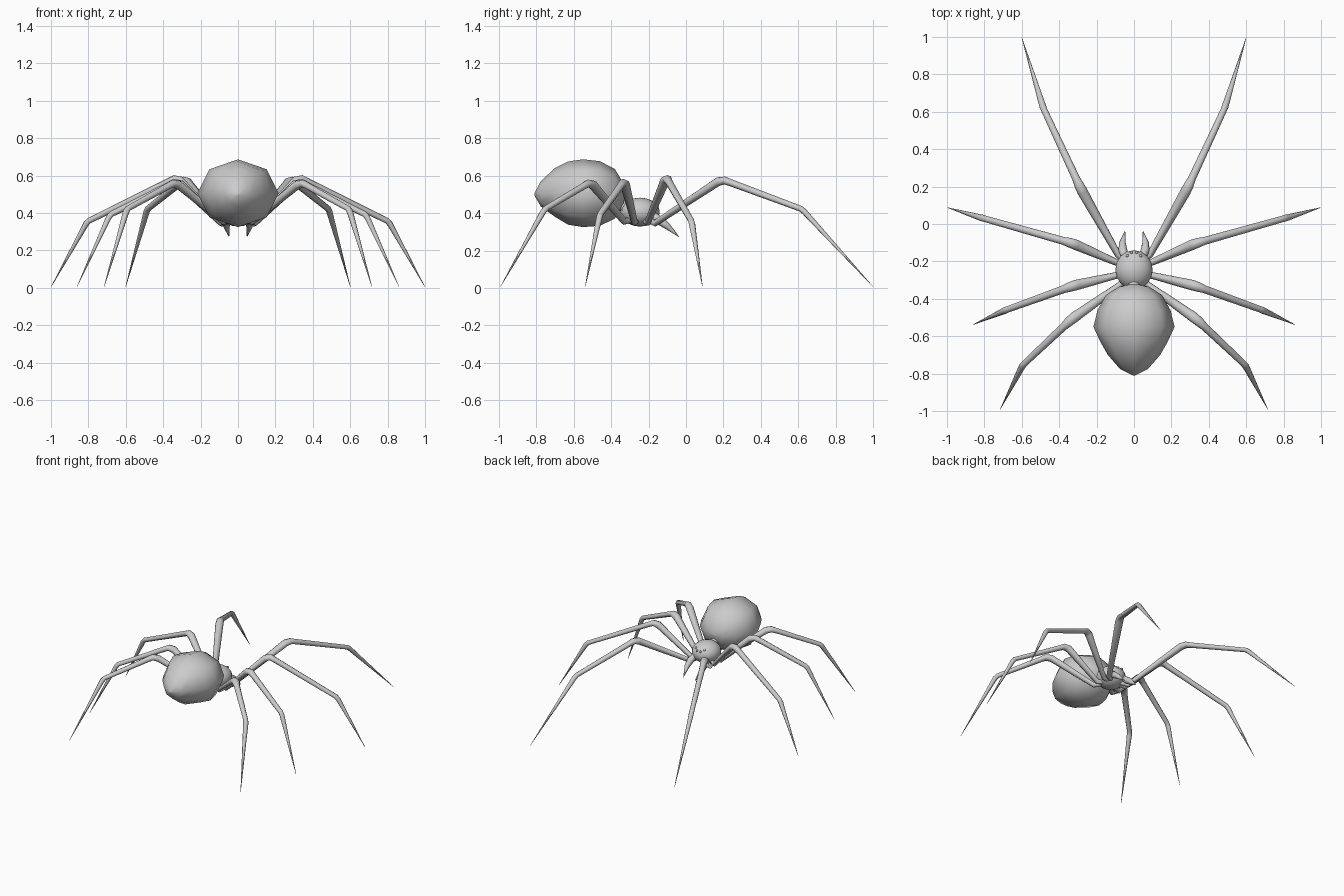
import bpy, bmesh, math
from mathutils import Vector

if "Cube" in bpy.data.objects:
    bpy.data.objects.remove(bpy.data.objects["Cube"])

grey = bpy.data.materials.new("body grey")
grey.diffuse_color = (0.6, 0.6, 0.6, 1)
grey.use_nodes = True
grey.node_tree.nodes["Principled BSDF"].inputs["Base Color"].default_value = grey.diffuse_color


def finish(name, bm, angle=60):
    bmesh.ops.recalc_face_normals(bm, faces=bm.faces[:])
    me = bpy.data.meshes.new(name)
    bm.to_mesh(me)
    bm.free()
    me.materials.append(grey)
    ob = bpy.data.objects.new(name, me)
    bpy.context.collection.objects.link(ob)
    bpy.ops.object.select_all(action='DESELECT')
    ob.select_set(True)
    bpy.context.view_layer.objects.active = ob
    bpy.ops.object.shade_smooth_by_angle(angle=math.radians(angle))
    return ob


def tube(name, rings, sides=8):
    """Loft through (centre, side radius, up radius) rings, ends capped."""
    bm = bmesh.new()
    pts = [Vector(r[0]) for r in rings]
    loops = []
    for i, (c, rs, ru) in enumerate(rings):
        t = Vector((0, 0, 0))
        if i > 0:
            t += (pts[i] - pts[i - 1]).normalized()
        if i < len(pts) - 1:
            t += (pts[i + 1] - pts[i]).normalized()
        t.normalize()
        side = t.cross(Vector((0, 0, 1))).normalized()
        up = side.cross(t)
        loops.append([bm.verts.new(pts[i] + side * rs * math.cos(a) + up * ru * math.sin(a))
                      for a in (2 * math.pi * k / sides for k in range(sides))])
    for a, b in zip(loops, loops[1:]):
        for k in range(sides):
            n = (k + 1) % sides
            bm.faces.new((a[k], a[n], b[n], b[k]))
    bm.faces.new(loops[0])
    bm.faces.new(loops[-1])
    return finish(name, bm)


def ball(name, centre, radii, u=16, v=10):
    bm = bmesh.new()
    bmesh.ops.create_uvsphere(bm, u_segments=u, v_segments=v, radius=1)
    for p in bm.verts:
        p.co = Vector([centre[i] + p.co[i] * radii[i] for i in range(3)])
    return finish(name, bm)


# Abdomen: y, bottom z, top z, half width
profile = [(-0.81, 0.495, 0.505, 0.006), (-0.775, 0.435, 0.57, 0.075), (-0.70, 0.38, 0.64, 0.14),
           (-0.63, 0.338, 0.675, 0.18), (-0.55, 0.325, 0.687, 0.217), (-0.46, 0.332, 0.677, 0.195),
           (-0.38, 0.37, 0.635, 0.15), (-0.335, 0.44, 0.56, 0.08), (-0.32, 0.49, 0.51, 0.015)]
bm = bmesh.new()
loops = []
for y, lo, hi, w in profile:
    loops.append([bm.verts.new((w * math.cos(k * math.pi / 4), y,
                                (lo + hi) / 2 + (hi - lo) / 2 * math.sin(k * math.pi / 4)))
                  for k in range(8)])
for a, b in zip(loops, loops[1:]):
    for k in range(8):
        n = (k + 1) % 8
        bm.faces.new((a[k], a[n], b[n], b[k]))
bm.faces.new(loops[0])
bm.faces.new(loops[-1])
finish("abdomen", bm)

# Head and the waist joining it to the abdomen
hc, hr = Vector((0, -0.245, 0.405)), (0.1, 0.105, 0.077)
ball("head", hc, hr)
tube("waist", [((0, -0.36, 0.45), 0.03, 0.03), ((0, -0.29, 0.42), 0.04, 0.04)])

# Legs: hip, knee, ankle, tip
legs = {
    "front_leg": [(0.085, -0.165, 0.345), (0.285, 0.19, 0.58), (0.485, 0.62, 0.42), (0.6, 0.997, 0.008)],
    "second_leg": [(0.095, -0.205, 0.35), (0.325, -0.105, 0.59), (0.805, 0.03, 0.355), (0.998, 0.088, 0.008)],
    "third_leg": [(0.095, -0.275, 0.35), (0.325, -0.33, 0.57), (0.685, -0.46, 0.39), (0.86, -0.538, 0.008)],
    "rear_leg": [(0.08, -0.33, 0.355), (0.335, -0.51, 0.565), (0.595, -0.755, 0.42), (0.715, -0.99, 0.008)],
}
for sx, label in ((1, "right"), (-1, "left")):
    for name, path in legs.items():
        hip, knee, ankle, tip = [Vector((sx * p[0], p[1], p[2])) for p in path]
        root = Vector((sx * 0.03, -0.245 + (hip.y + 0.245) * 0.5, 0.365))
        d1, d2 = (knee - hip).normalized(), (ankle - knee).normalized()
        rings = [(root, 0.016, 0.016), (hip, 0.018, 0.018), (knee - d1 * 0.025, 0.028, 0.024),
                 (knee + d2 * 0.02, 0.026, 0.021), (knee + d2 * 0.06, 0.021, 0.019),
                 (ankle - d2 * 0.01, 0.017, 0.016),
                 (ankle + (tip - ankle).normalized() * 0.015, 0.018, 0.016), (tip, 0.001, 0.001)]
        tube(f"{label}_{name}", rings)
    # Fangs
    tube(f"{label}_fang", [((sx * 0.045, -0.18, 0.39), 0.02, 0.02), ((sx * 0.06, -0.14, 0.36), 0.024, 0.024),
                           ((sx * 0.062, -0.10, 0.33), 0.018, 0.018), ((sx * 0.048, -0.037, 0.273), 0.001, 0.001)])
    # Eyes
    for i, (ex, ez) in enumerate(((0.15, 0.45), (0.36, 0.6))):
        n = Vector((sx * ex, math.sqrt(1 - ex * ex - ez * ez), ez))
        ball(f"{label}_eye_{i + 1}", hc + Vector([n[k] * hr[k] for k in range(3)]), (0.008,) * 3, 8, 6)
